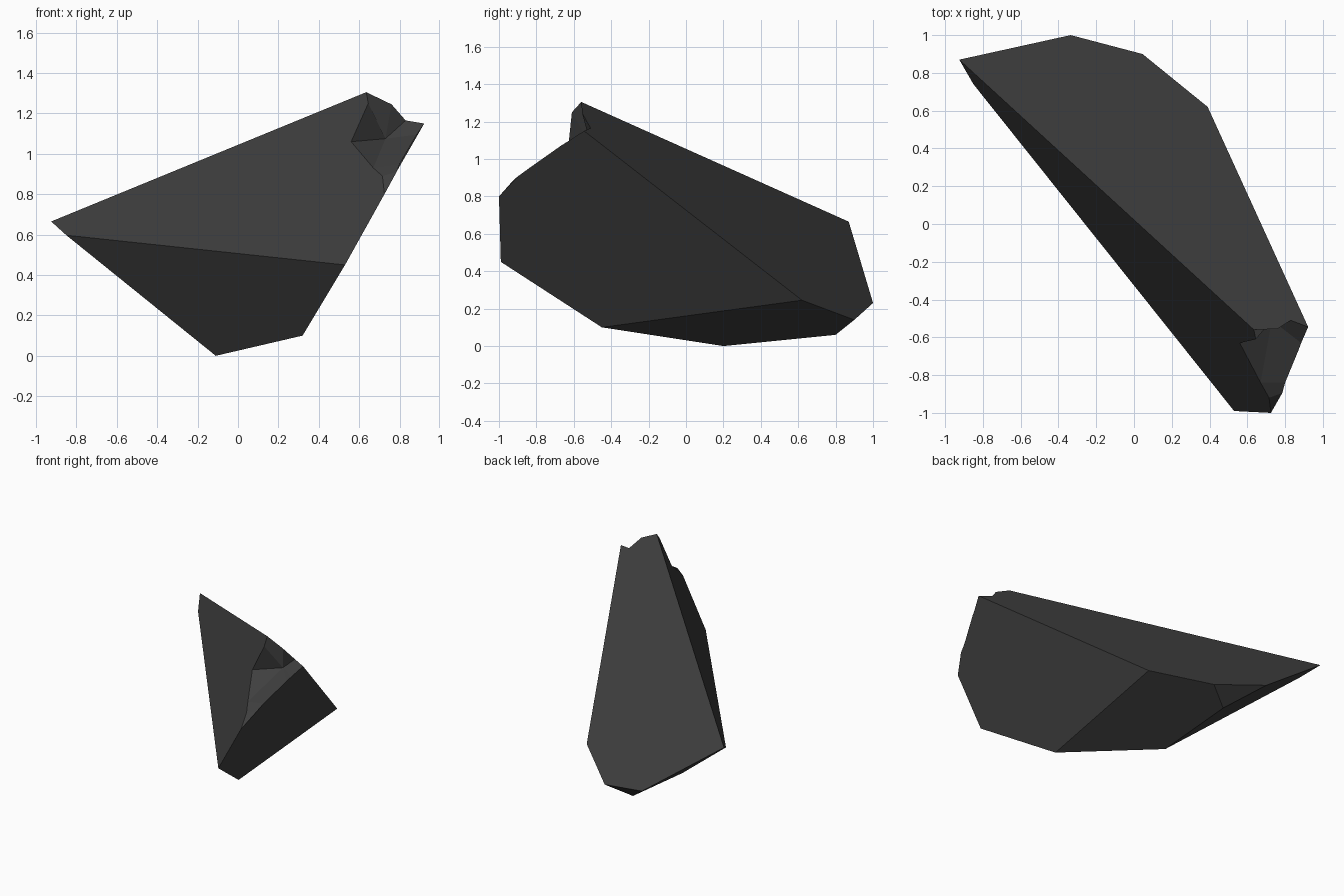
import bpy
import bmesh

cube = bpy.data.objects.get("Cube")
if cube:
    bpy.data.objects.remove(cube, do_unlink=True)

# Corners of the faceted stone, named by where they sit
corners = {
    "tip": (-0.925, 0.87, 0.665),
    "tip_low": (-0.85, 0.74, 0.597),
    "back": (-0.335, 1.0, 0.23),
    "back_mid": (0.045, 0.9, 0.14),
    "back_side": (0.39, 0.62, 0.245),
    "under_back": (-0.12, 0.8, 0.06),
    "under": (-0.11, 0.2, 0.0),
    "under_front": (0.32, -0.45, 0.10),
    "front_low": (0.53, -0.99, 0.45),
    "front_high": (0.725, -1.0, 0.80),
    "peak": (0.635, -0.56, 1.305),
    "side_peak": (0.922, -0.545, 1.15),
    # broken corner: rim along the top
    "rim_a": (0.76, -0.555, 1.245),
    "rim_b": (0.83, -0.51, 1.165),
    # rim along the front
    "chip_a": (0.645, -0.61, 1.25),
    "chip_b": (0.56, -0.63, 1.06),
    "chip_c": (0.67, -0.84, 0.93),
    "chip_d": (0.715, -0.92, 0.89),
    # rim along the side, and the deepest point
    "edge_a": (0.885, -0.63, 1.095),
    "edge_b": (0.87, -0.67, 1.07),
    "edge_c": (0.80, -0.84, 0.95),
    "edge_d": (0.785, -0.895, 0.91),
    "pit": (0.73, -0.51, 1.075),
}

facets = [
    # large planes of the stone
    "tip peak rim_a rim_b side_peak back_side back_mid back",
    "tip tip_low front_low front_high chip_d chip_c chip_b chip_a peak",
    "back_side under_front front_low front_high edge_d edge_c edge_b edge_a side_peak",
    "tip_low under under_front front_low",
    "back_side back_mid under_back under under_front",
    "back_mid back under_back",
    "back tip tip_low under under_back",
    # overhanging wall of the broken corner
    "peak chip_a pit rim_a",
    "rim_a pit rim_b",
    "rim_b pit edge_a side_peak",
    # floor of the broken corner
    "pit edge_b edge_a",
    "pit chip_a chip_b",
    "pit chip_b chip_c",
    "pit chip_c edge_c edge_b",
    "chip_c chip_d edge_d edge_c",
    "chip_d front_high edge_d",
]

bm = bmesh.new()
verts = {name: bm.verts.new(co) for name, co in corners.items()}
for facet in facets:
    bm.faces.new([verts[name] for name in facet.split()])
bmesh.ops.recalc_face_normals(bm, faces=bm.faces[:])

# Single dark grey stone colour
colour = (0.05, 0.05, 0.05, 1.0)
stone = bpy.data.materials.new("dark_grey_stone")
stone.use_nodes = True
stone.diffuse_color = colour
for node in stone.node_tree.nodes:
    if node.type == 'BSDF_PRINCIPLED':
        node.inputs["Base Color"].default_value = colour

mesh = bpy.data.meshes.new("rock_shard")
bm.to_mesh(mesh)
bm.free()
mesh.materials.append(stone)
rock = bpy.data.objects.new("rock_shard", mesh)
bpy.context.collection.objects.link(rock)
